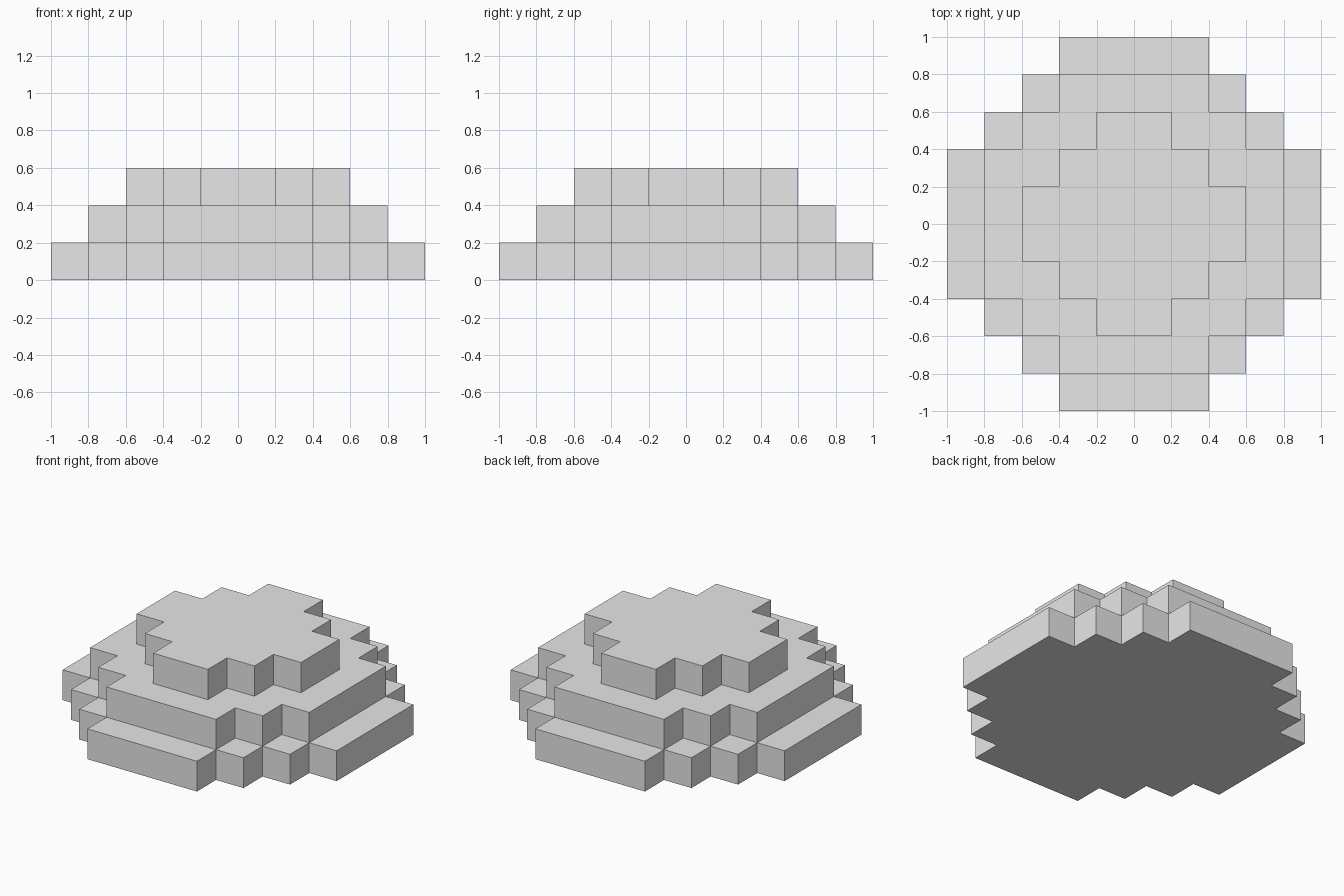
import bpy, bmesh

if "Cube" in bpy.data.objects:
    bpy.data.objects.remove(bpy.data.objects["Cube"])

STEP = 0.2  # size of one grid block

grey = bpy.data.materials.new("light grey")
grey.diffuse_color = (0.8, 0.8, 0.8, 1.0)
grey.use_nodes = True
grey.node_tree.nodes["Principled BSDF"].inputs["Base Color"].default_value = grey.diffuse_color


def stepped_outline(corners):
    """Closed staircase outline from the corner points of one quadrant."""
    stairs = [corners[0]]
    for (x0, y0), (x1, y1) in zip(corners, corners[1:]):
        stairs += [(x1, y0), (x1, y1)]
    q1 = stairs
    q2 = [(-x, y) for x, y in reversed(stairs)]
    q3 = [(-x, -y) for x, y in stairs]
    q4 = [(x, -y) for x, y in reversed(stairs)]
    return q1 + q2 + q3 + q4


def tier(name, corners, level):
    """Extrude a stepped outline, one block tall."""
    bm = bmesh.new()
    z = level * STEP
    verts = [bm.verts.new((x * STEP, y * STEP, z)) for x, y in stepped_outline(corners)]
    base = bm.faces.new(verts)
    top = bmesh.ops.extrude_face_region(bm, geom=[base], use_keep_orig=True)["geom"]
    bmesh.ops.translate(bm, vec=(0, 0, STEP),
                        verts=[v for v in top if isinstance(v, bmesh.types.BMVert)])
    bmesh.ops.recalc_face_normals(bm, faces=bm.faces)
    mesh = bpy.data.meshes.new(name)
    bm.to_mesh(mesh)
    bm.free()
    mesh.materials.append(grey)
    obj = bpy.data.objects.new(name, mesh)
    bpy.context.collection.objects.link(obj)


# Three tiers, outer corners in block units
tier("bottom_tier", [(5, 2), (4, 3), (3, 4), (2, 5)], 0)
tier("middle_tier", [(4, 2), (3, 3), (2, 4)], 1)
tier("top_tier", [(3, 1), (2, 2), (1, 3)], 2)
